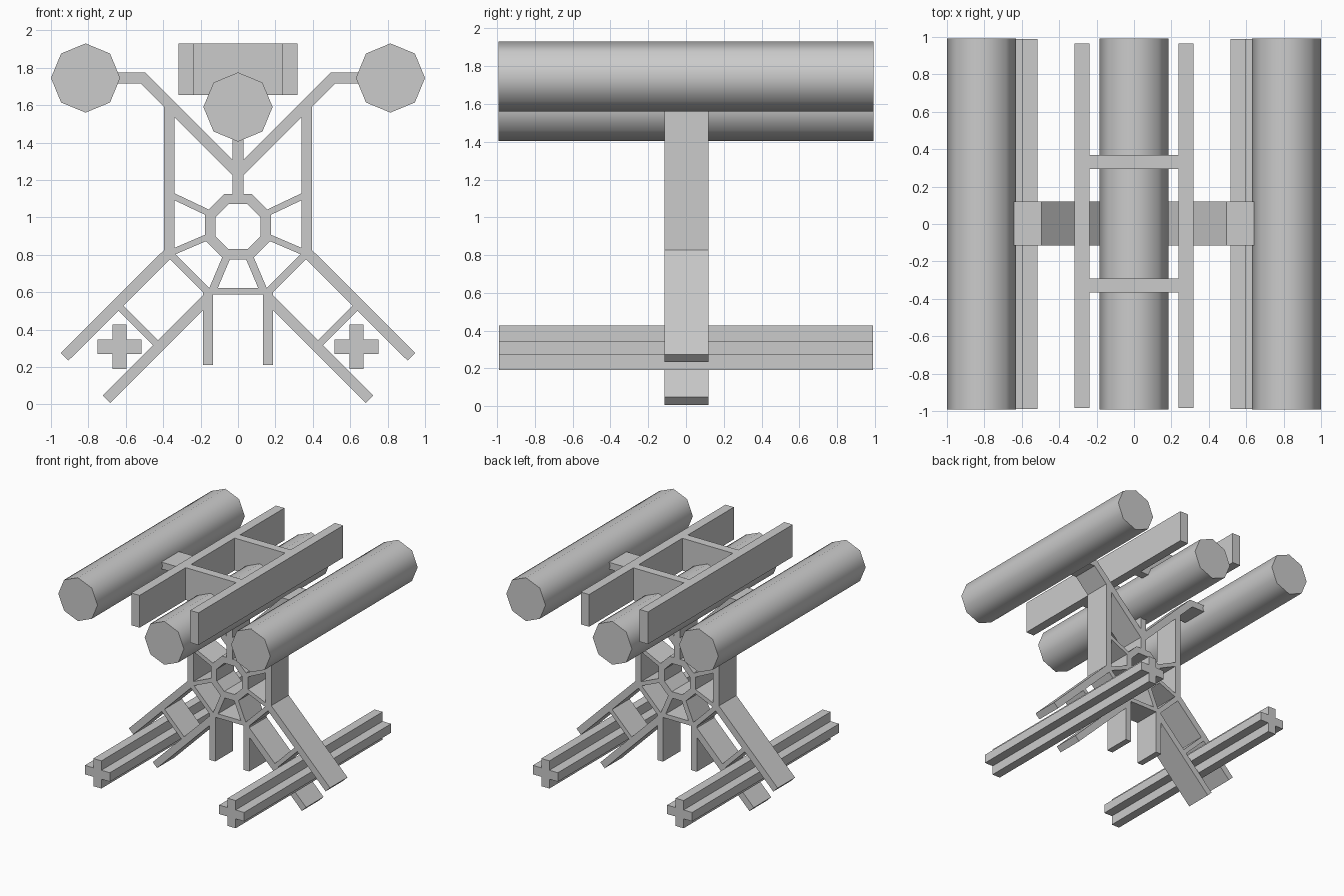
import bpy, bmesh, math
from mathutils import Vector

old = bpy.data.objects.get("Cube")
if old:
    bpy.data.objects.remove(old, do_unlink=True)

# Single material for the whole model
grey = bpy.data.materials.new("plain grey")
grey.use_nodes = True
colour = (0.6, 0.6, 0.6, 1)
grey.diffuse_color = colour
grey.node_tree.nodes["Principled BSDF"].inputs["Base Color"].default_value = colour

FRAME_Y = (-0.115, 0.12)


def finish(name, bm):
    bmesh.ops.recalc_face_normals(bm, faces=bm.faces)
    mesh = bpy.data.meshes.new(name)
    bm.to_mesh(mesh)
    bm.free()
    mesh.materials.append(grey)
    obj = bpy.data.objects.new(name, mesh)
    bpy.context.collection.objects.link(obj)
    return obj


def prism(name, outline, y_range):
    """Extrude an x-z outline along y."""
    bm = bmesh.new()
    face = bm.faces.new([bm.verts.new((x, y_range[0], z)) for x, z in outline])
    out = bmesh.ops.extrude_face_region(bm, geom=[face])
    moved = [v for v in out["geom"] if isinstance(v, bmesh.types.BMVert)]
    bmesh.ops.translate(bm, verts=moved, vec=(0, y_range[1] - y_range[0], 0))
    return finish(name, bm)


def box(name, xs, ys, zs):
    (a, b), (c, d) = xs, zs
    return prism(name, [(a, c), (b, c), (b, d), (a, d)], ys)


def ribbon(name, path, width, closed=False):
    """Mitred flat beam following an x-z path, as deep as the frame."""
    pts = [Vector(p) for p in path]
    n = len(pts)
    bm = bmesh.new()
    rows = []
    for i, p in enumerate(pts):
        before = pts[i - 1] if closed or i else None
        after = pts[(i + 1) % n] if closed or i < n - 1 else None
        dirs = []
        if before is not None:
            dirs.append((p - before).normalized())
        if after is not None:
            dirs.append((after - p).normalized())
        normals = [Vector((-d.y, d.x)) for d in dirs]
        mitre = sum(normals, Vector((0, 0))).normalized()
        off = mitre * (width / 2 / mitre.dot(normals[0]))
        corners = [(p + off, 0), (p + off, 1), (p - off, 1), (p - off, 0)]
        rows.append([bm.verts.new((q.x, FRAME_Y[k], q.y)) for q, k in corners])
    for i in range(n if closed else n - 1):
        a, b = rows[i], rows[(i + 1) % n]
        for k in range(4):
            m = (k + 1) % 4
            bm.faces.new((a[k], a[m], b[m], b[k]))
    if not closed:
        bm.faces.new(rows[0])
        bm.faces.new(rows[-1])
    return finish(name, bm)


def tube(name, x, z):
    bpy.ops.mesh.primitive_cylinder_add(
        vertices=8, radius=0.185, depth=1.985,
        location=(x, 0, z), rotation=(math.pi / 2, 0, 0))
    obj = bpy.context.object
    obj.name = name
    obj.data.materials.append(grey)
    bpy.ops.object.shade_smooth_by_angle(angle=math.radians(60))


# Octagonal hub ring and stem
hub = [(0.16 * math.cos(a), 0.95 + 0.16 * math.sin(a))
       for a in (math.pi / 8 + k * math.pi / 4 for k in range(8))]
ribbon("hub_ring", hub, 0.055, closed=True)
ribbon("centre_stem", [(0, 1.1), (0, 1.45)], 0.058)
ribbon("lower_bar", [(-0.165, 0.605), (0.165, 0.605)], 0.036)

# Beams repeated on both sides
beams = {
    "upper_arm": ([(0, 1.238), (0.507, 1.745), (0.65, 1.745)], 0.058),
    "upright": ([(0.367, 0.8), (0.367, 1.6)], 0.055),
    "upper_strut": ([(0.15, 1.02), (0.35, 1.115)], 0.034),
    "lower_strut": ([(0.15, 0.9), (0.36, 0.81)], 0.034),
    "diagonal_strut": ([(0.36, 0.8), (0.16, 0.6)], 0.04),
    "hub_foot_strut": ([(0.06, 0.79), (0.138, 0.605)], 0.042),
    "outer_leg": ([(0.36, 0.82), (0.928, 0.254)], 0.058),
    "inner_leg": ([(0.165, 0.565), (0.703, 0.027)], 0.057),
    "leg_brace": ([(0.646, 0.534), (0.421, 0.309)], 0.037),
    "hanging_post": ([(0.16, 0.21), (0.16, 0.61)], 0.054),
}

for side, s in (("left", 1), ("right", -1)):
    for part, (path, width) in beams.items():
        ribbon(f"{side}_{part}", [(s * x, z) for x, z in path], width)

    # Long side tube and top rail
    tube(f"{side}_tube", s * 0.815, 1.745)
    box(f"{side}_top_rail", sorted((s * 0.238, s * 0.317)), (-0.985, 0.965), (1.655, 1.93))

    # Cross-section skid
    t, r = 0.038, 0.118
    plus = [(t, t), (t, r), (-t, r), (-t, t), (-r, t), (-r, -t),
            (-t, -t), (-t, -r), (t, -r), (t, -t), (r, -t), (r, t)]
    prism(f"{side}_skid", [(s * 0.633 + x, 0.308 + z) for x, z in plus], (-0.99, 0.99))

# Centre tube and the plates joining the top rails
tube("centre_tube", 0, 1.59)
for name, y in (("front", -0.328), ("back", 0.332)):
    box(f"{name}_cross_plate", (-0.24, 0.24), (y - 0.037, y + 0.037), (1.655, 1.93))
